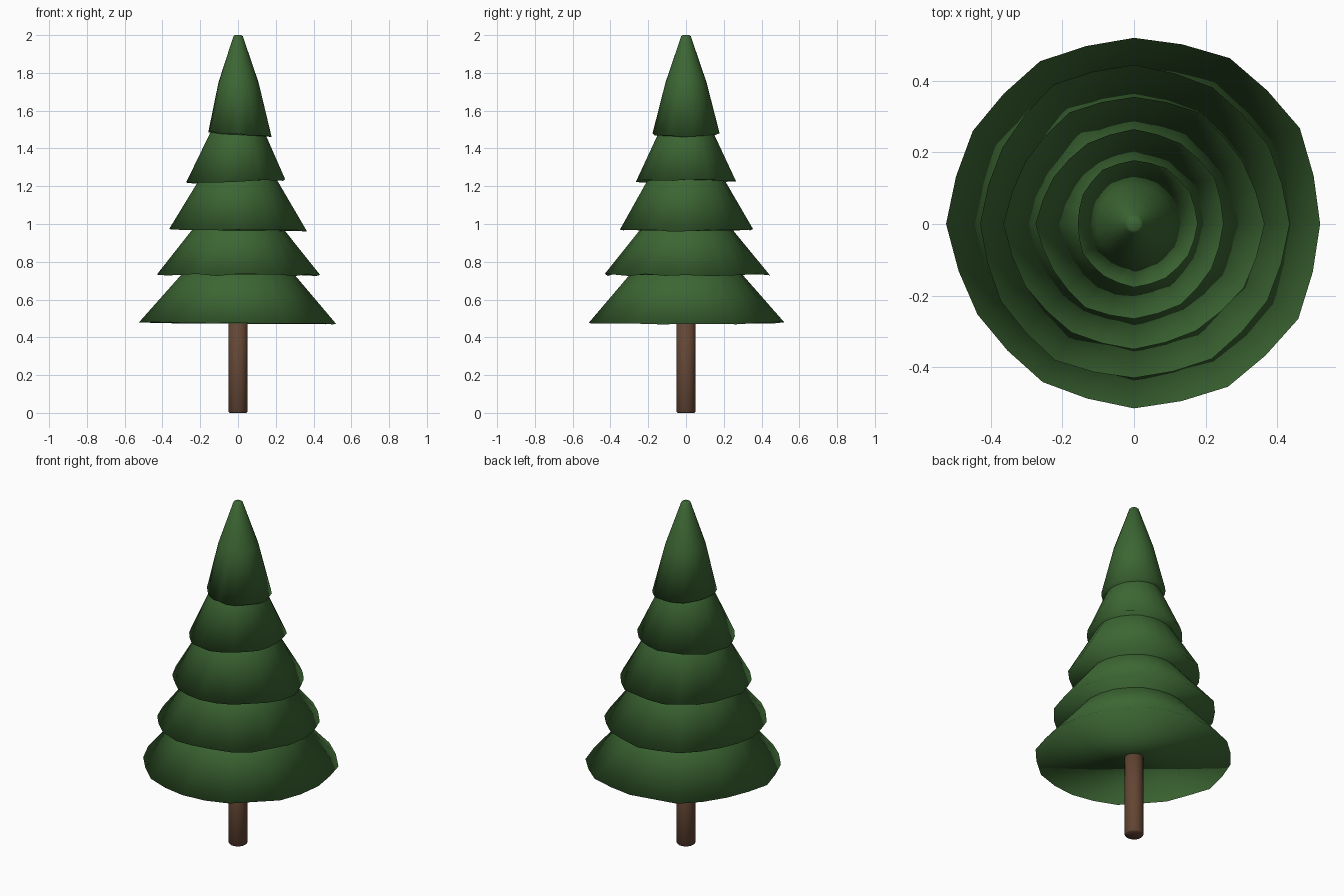
import bpy, bmesh, random
from math import sin, cos, pi

random.seed(4)
cube = bpy.data.objects.get("Cube")
if cube:
    bpy.data.objects.remove(cube)


def make_material(name, rgb):
    mat = bpy.data.materials.new(name)
    mat.use_nodes = True
    mat.diffuse_color = (*rgb, 1)
    mat.node_tree.nodes["Principled BSDF"].inputs["Base Color"].default_value = (*rgb, 1)
    return mat


needle_green = make_material("needle_green", (0.045, 0.133, 0.033))
bark_brown = make_material("bark_brown", (0.125, 0.06, 0.033))


def with_midpoints(radii):
    """Insert a slightly drawn-in radius between each pair of rim points."""
    result = []
    for a, b in zip(radii, radii[1:] + radii[:1]):
        result += [a, (a + b) / 2 * 0.985]
    return result


def loft(name, rings, material):
    """Skin closed rings of points, cap both ends and shade smooth."""
    bm = bmesh.new()
    loops = [[bm.verts.new(p) for p in ring] for ring in rings]
    count = len(loops[0])
    for low, high in zip(loops, loops[1:]):
        for i in range(count):
            j = (i + 1) % count
            bm.faces.new((low[i], low[j], high[j], high[i]))
    bm.faces.new(loops[0][::-1])
    bm.faces.new(loops[-1])
    for face in bm.faces:
        face.smooth = True
    mesh = bpy.data.meshes.new(name)
    bm.to_mesh(mesh)
    bm.free()
    mesh.materials.append(material)
    obj = bpy.data.objects.new(name, mesh)
    bpy.context.collection.objects.link(obj)
    return obj


def ring(radii, z, tilt=0.0, jitter=0.0):
    step = 2 * pi / len(radii)
    return [(r * cos(i * step), r * sin(i * step),
             z + tilt * r * cos(i * step) + random.uniform(-jitter, jitter))
            for i, r in enumerate(radii)]


# Trunk
loft("trunk", [ring([r] * 24, z) for r, z in
               ((0.045, 0), (0.05, 0.006), (0.05, 0.6))], bark_brown)

# Branch tiers: name, rim height, rim radii, upper rings (radius, height), tilt
tiers = [
    ("branches_bottom", 0.477,
     [.52, .535, .535, .52, .525, .52, .525, .505, .51, .515, .525, .53],
     ((0.30, 0.73), (0.14, 0.9)), -0.005),
    ("branches_lower", 0.73,
     [.435, .435, .44, .445, .45, .425, .43, .43, .44, .43, .435, .43],
     ((0.235, 0.98), (0.11, 1.14)), 0),
    ("branches_middle", 0.97,
     [.365, .35, .36, .355, .36, .35, .365, .35, .35, .35, .345, .355],
     ((0.205, 1.23), (0.09, 1.4)), -0.01),
    ("branches_upper", 1.225,
     [.25, .26, .26, .265, .26, .26, .275, .26, .27, .265, .26, .25],
     ((0.145, 1.48), (0.06, 1.64)), 0.03),
    ("branches_top", 1.476,
     [.178, .18, .18, .178, .175, .165, .157, .165, .168, .177, .175, .175],
     ((0.107, 1.75), (0.025, 1.994), (0.018, 2.0)), -0.07),
]
for name, height, radii, upper, tilt in tiers:
    rim = with_midpoints(radii)
    mean = sum(rim) / len(rim)
    rings = [ring(rim, height, tilt, 0.006)]
    for radius, z in upper:
        rings.append(ring([radius * (0.6 + 0.4 * r / mean) for r in rim], z))
    loft(name, rings, needle_green)
